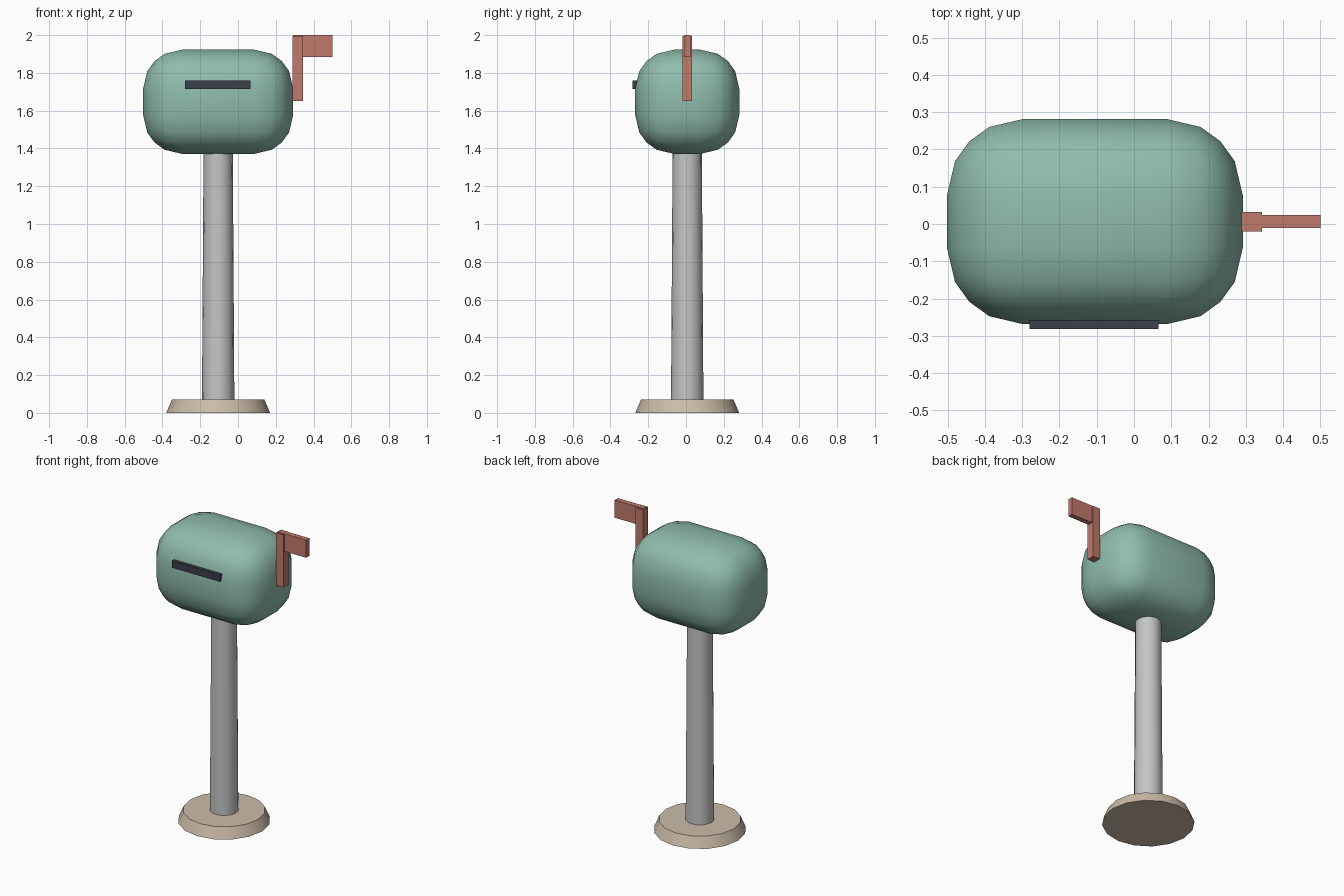
import bpy, bmesh, math
from mathutils import Vector

if "Cube" in bpy.data.objects:
    bpy.data.objects.remove(bpy.data.objects["Cube"])

CX, CY = -0.105, 0.0065   # axis shared by base, post and box


def material(name, rgb):
    m = bpy.data.materials.new(name)
    m.diffuse_color = (*rgb, 1)
    m.use_nodes = True
    m.node_tree.nodes["Principled BSDF"].inputs["Base Color"].default_value = m.diffuse_color
    return m


teal = material("soft teal", (0.275, 0.503, 0.418))
grey = material("light grey", (0.56, 0.56, 0.56))
stone = material("warm stone", (0.60, 0.50, 0.39))
red = material("brick red", (0.53, 0.195, 0.15))
dark = material("dark slate", (0.042, 0.05, 0.07))


def finish(name, bm, mat, smooth=None):
    bmesh.ops.recalc_face_normals(bm, faces=bm.faces)
    mesh = bpy.data.meshes.new(name)
    bm.to_mesh(mesh)
    bm.free()
    mesh.materials.append(mat)
    ob = bpy.data.objects.new(name, mesh)
    bpy.context.collection.objects.link(ob)
    if smooth:
        bpy.ops.object.select_all(action='DESELECT')
        ob.select_set(True)
        bpy.context.view_layer.objects.active = ob
        bpy.ops.object.shade_smooth_by_angle(angle=math.radians(smooth))
    return ob


def box(name, lo, hi, mat):
    bm = bmesh.new()
    bmesh.ops.create_cube(bm, size=1)
    for v in bm.verts:
        v.co = Vector([l + (c + 0.5) * (h - l) for l, h, c in zip(lo, hi, v.co)])
    return finish(name, bm, mat)


def cone(name, r0, r1, z0, z1, sides, mat):
    bm = bmesh.new()
    bmesh.ops.create_cone(bm, cap_ends=True, segments=sides,
                          radius1=r0, radius2=r1, depth=z1 - z0)
    bmesh.ops.translate(bm, verts=bm.verts, vec=(CX, CY, (z0 + z1) / 2))
    return finish(name, bm, mat, 40)


def rounded_box(name, centre, half, radius, mat):
    # 5x5 grid per side: the middle strip stays flat, the outer ones wrap a sphere
    bm = bmesh.new()
    bmesh.ops.create_cube(bm, size=2)
    bmesh.ops.subdivide_edges(bm, edges=bm.edges, cuts=4, use_grid_fill=True)
    for v in bm.verts:
        core = Vector([math.copysign(h - radius, c) for h, c in zip(half, v.co)])
        out = Vector([math.copysign((abs(c) - 0.2) / 0.8, c) for c in v.co])
        v.co = Vector(centre) + core + out.normalized() * radius
    return finish(name, bm, mat, 60)


# Base plate and post
cone("base", 0.275, 0.245, 0.0, 0.07, 16, stone)
cone("post", 0.086, 0.077, 0.03, 1.45, 16, grey)

# Rounded letter box with its slot
rounded_box("letter_box", (CX, CY, 1.647), (0.397, 0.2755, 0.2755), 0.205, teal)
box("mail_slot", (-0.281, -0.282, 1.715), (0.066, -0.255, 1.76), dark)

# Signal flag
box("flag_stem", (0.289, CY - 0.026, 1.652), (0.344, CY + 0.026, 1.996), red)
box("flag_plate", (0.292, CY - 0.017, 1.885), (0.5, CY + 0.017, 2.0), red)
